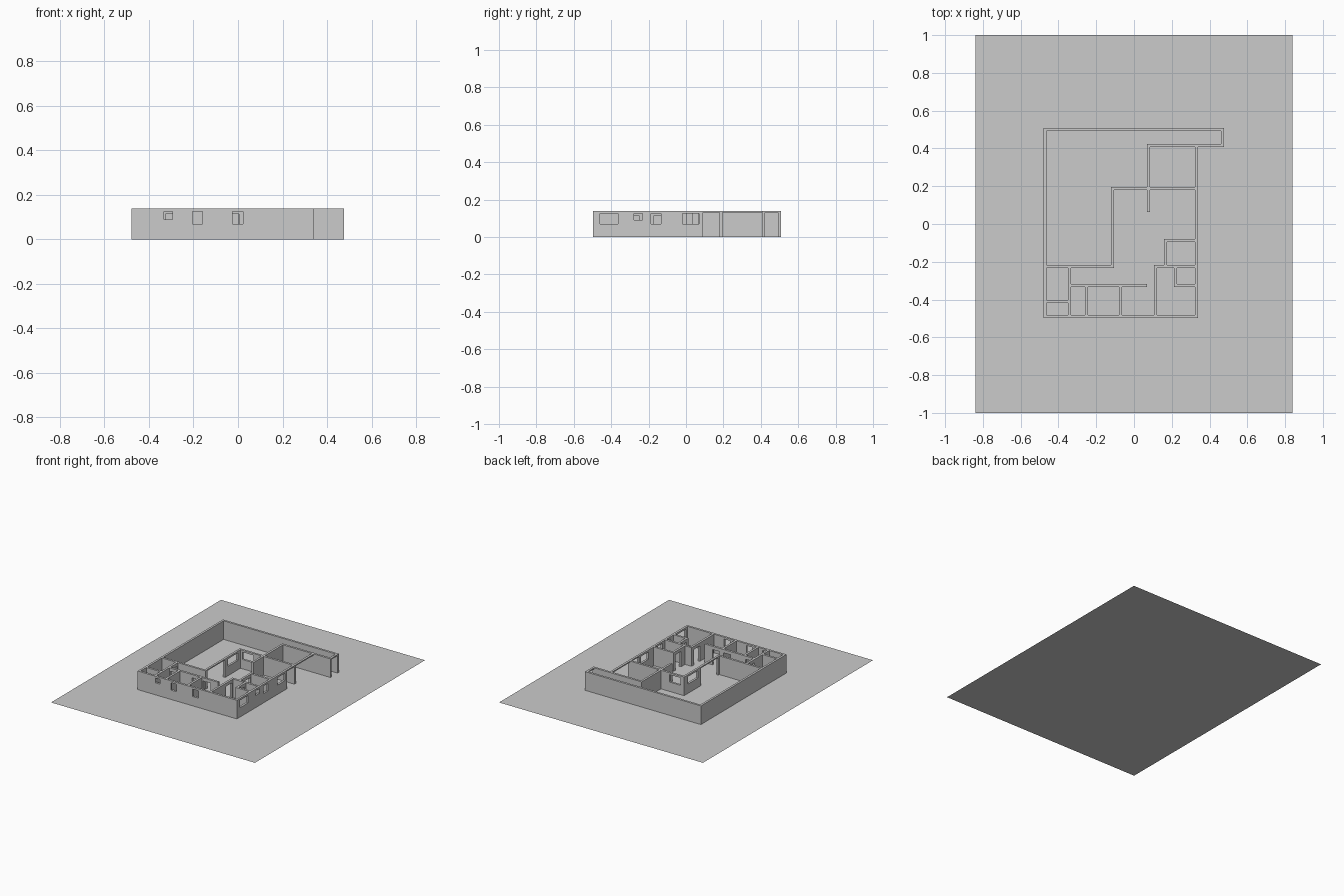
import bpy
import bmesh

cube = bpy.data.objects.get("Cube")
if cube:
    bpy.data.objects.remove(cube, do_unlink=True)

T = 0.016          # wall thickness
H = 0.139          # wall height
HEAD = 0.13        # underside of the beams over wide openings
WIN = (0.07, 0.125)
VENT = (0.09, 0.125)
DOOR = (0, 0.115)
WIDE = (0, HEAD)

grey = bpy.data.materials.new("plaster_grey")
grey.use_nodes = True
colour = (0.6, 0.6, 0.6, 1)
grey.diffuse_color = colour
grey.node_tree.nodes["Principled BSDF"].inputs["Base Color"].default_value = colour


def finish(name, bm):
    mesh = bpy.data.meshes.new(name)
    bm.to_mesh(mesh)
    bm.free()
    mesh.materials.append(grey)
    obj = bpy.data.objects.new(name, mesh)
    bpy.context.collection.objects.link(obj)


def add_box(bm, lo, hi):
    verts = bmesh.ops.create_cube(bm, size=1)["verts"]
    for v in verts:
        v.co = [(a + b) / 2 + c * (b - a) for a, b, c in zip(lo, hi, v.co)]


def wall(name, axis, centre, start, end, *openings):
    """Straight wall along an axis; each opening is (from, to, (bottom, top))."""
    bm = bmesh.new()

    def piece(a, b, z0, z1):
        if b - a < 0.001 or z1 - z0 < 0.001:
            return
        c0, c1 = centre - T / 2, centre + T / 2
        if axis == "x":
            add_box(bm, (a, c0, z0), (b, c1, z1))
        else:
            add_box(bm, (c0, a, z0), (c1, b, z1))

    at = start
    for a, b, (sill, head) in sorted(openings):
        piece(at, a, 0, H)
        piece(a, b, 0, sill)
        piece(a, b, head, H)
        at = b
    piece(at, end, 0, H)
    finish(name, bm)


def plate(name, half_x, half_y, z):
    bm = bmesh.new()
    bmesh.ops.create_grid(bm, x_segments=1, y_segments=1, size=1)
    for v in bm.verts:
        v.co = (v.co.x * half_x, v.co.y * half_y, z)
    finish(name, bm)


# Site and floor
plate("ground", 0.84, 1.0, 0)
plate("floor", 0.5, 0.5, 0.0005)

# Outer walls
wall("left_boundary_wall", "y", -0.471, -0.497, 0.508)
wall("back_wall", "x", 0.5, -0.463, 0.476)
wall("passage_front_wall", "x", 0.415, 0.069, 0.476)
wall("passage_gate", "y", 0.468, 0.423, 0.492, (0.423, 0.492, WIDE))
wall("side_wall", "y", 0.331, -0.497, 0.407,
     (-0.46, -0.364, WIN), (-0.277, -0.233, VENT), (-0.187, -0.134, WIN),
     (-0.02, 0.07, WIN), (0.09, 0.18, WIDE), (0.196, 0.407, WIDE))
wall("front_wall", "x", -0.489, -0.463, 0.323,
     (-0.333, -0.295, VENT), (-0.205, -0.16, WIN), (-0.025, 0.022, WIN))

# Garage and living room
wall("garage_inner_wall", "y", 0.077, 0.196, 0.407)
wall("living_back_wall", "x", 0.188, -0.122, 0.339, (-0.09, 0.0, WIN))
wall("entry_screen_wall", "y", 0.077, 0.063, 0.18)
wall("courtyard_wall", "y", -0.114, -0.233, 0.18,
     (-0.205, 0.0, WIDE), (0.035, 0.15, WIN))
wall("courtyard_front_wall", "x", -0.225, -0.463, -0.122)

# Left service rooms
wall("service_wall", "y", -0.341, -0.481, -0.233, (-0.31, -0.24, DOOR))
wall("service_divider", "x", -0.41, -0.463, -0.349)

# Front rooms off the corridor
wall("corridor_wall", "x", -0.325, -0.333, 0.069,
     (-0.325, -0.27, DOOR), (-0.145, -0.085, DOOR), (-0.055, 0.005, DOOR))
for i, x in enumerate((-0.252, -0.072)):
    wall(f"front_room_divider_{i + 1}", "y", x, -0.481, -0.333)

# Rooms along the side wall
wall("bedroom_wall", "y", 0.114, -0.481, -0.217, (-0.315, -0.245, DOOR))
wall("bedroom_back_wall", "x", -0.225, 0.122, 0.323)
wall("bath_wall", "y", 0.22, -0.333, -0.233, (-0.31, -0.25, DOOR))
wall("bath_front_wall", "x", -0.325, 0.228, 0.323)
wall("kitchen_wall", "y", 0.168, -0.217, -0.08, (-0.17, -0.105, DOOR))
wall("kitchen_back_wall", "x", -0.088, 0.176, 0.323)
